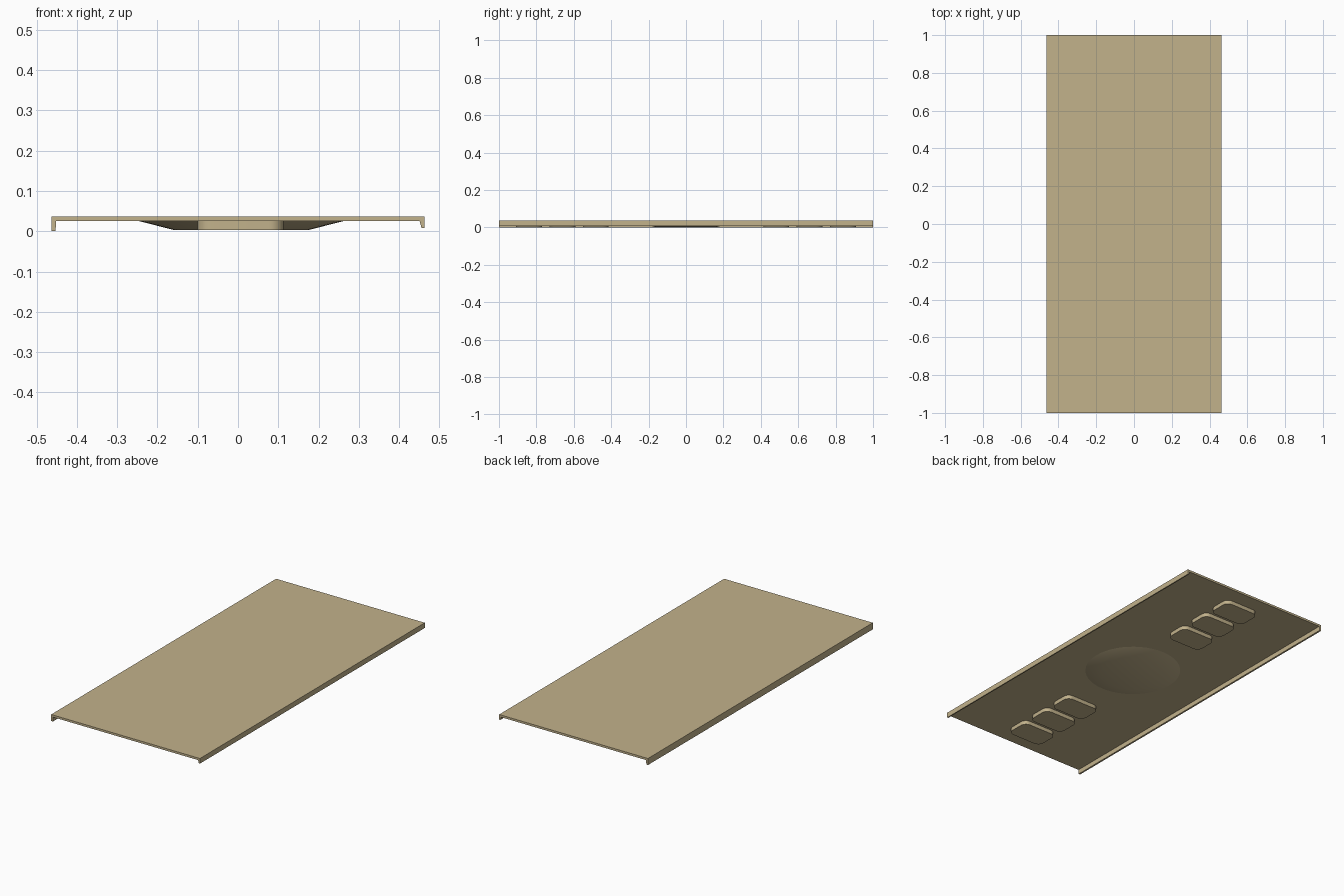
import bpy, bmesh, math

if "Cube" in bpy.data.objects:
    bpy.data.objects.remove(bpy.data.objects["Cube"])

# Single tan colour
tan = bpy.data.materials.new("tan")
tan.diffuse_color = (0.54, 0.445, 0.26, 1)
tan.use_nodes = True
tan.node_tree.nodes["Principled BSDF"].inputs["Base Color"].default_value = tan.diffuse_color

PLATE_BOTTOM = 0.025


def finish(bm, name, smooth=None):
    bmesh.ops.recalc_face_normals(bm, faces=bm.faces)
    mesh = bpy.data.meshes.new(name)
    bm.to_mesh(mesh)
    bm.free()
    mesh.materials.append(tan)
    obj = bpy.data.objects.new(name, mesh)
    bpy.context.collection.objects.link(obj)
    if smooth:
        bpy.ops.object.select_all(action='DESELECT')
        obj.select_set(True)
        bpy.context.view_layer.objects.active = obj
        bpy.ops.object.shade_smooth_by_angle(angle=math.radians(smooth))
    return obj


def extrude(points, vector, name, smooth=None):
    bm = bmesh.new()
    face = bm.faces.new([bm.verts.new(p) for p in points])
    result = bmesh.ops.extrude_face_region(bm, geom=[face], use_keep_orig=True)
    verts = [g for g in result["geom"] if isinstance(g, bmesh.types.BMVert)]
    bmesh.ops.translate(bm, vec=vector, verts=verts)
    return finish(bm, name, smooth)


# Panel with its two unequal side lips, as one cross-section along y
profile = [(-0.463, 0.037), (-0.463, 0.0), (-0.453, 0.0), (-0.452, PLATE_BOTTOM),
           (0.451, PLATE_BOTTOM), (0.456, 0.008), (0.463, 0.008), (0.463, 0.037)]
extrude([(x, -1, z) for x, z in profile], (0, 2, 0), "panel")


# Rounded blocks under the panel, three at each end
def rounded_rect(cx, cy, hx, hy, r, steps=8):
    points = []
    for quarter, (sx, sy) in enumerate([(1, 1), (-1, 1), (-1, -1), (1, -1)]):
        for i in range(steps + 1):
            a = math.pi / 2 * (quarter + i / steps)
            points.append((cx + sx * (hx - r) + r * math.cos(a),
                           cy + sy * (hy - r) + r * math.sin(a), PLATE_BOTTOM))
    return points


for side in (-1, 1):
    for y in (0.483, 0.661, 0.839):
        extrude(rounded_rect(0.006, side * y, 0.107, 0.069, 0.035),
                (0, 0, 0.003 - PLATE_BOTTOM), "foot_pad", 40)

# Shallow round boss in the middle of the underside
bm = bmesh.new()
rings = []
for radius, z in ((0.253, PLATE_BOTTOM), (0.167, 0.003)):
    rings.append([bm.verts.new((0.008 + radius * math.cos(a), radius * math.sin(a), z))
                  for a in (math.tau * i / 48 for i in range(48))])
for i in range(48):
    j = (i + 1) % 48
    bm.faces.new((rings[0][i], rings[0][j], rings[1][j], rings[1][i]))
bm.faces.new(rings[1])
bm.faces.new(rings[0])
finish(bm, "centre_boss", 40)
